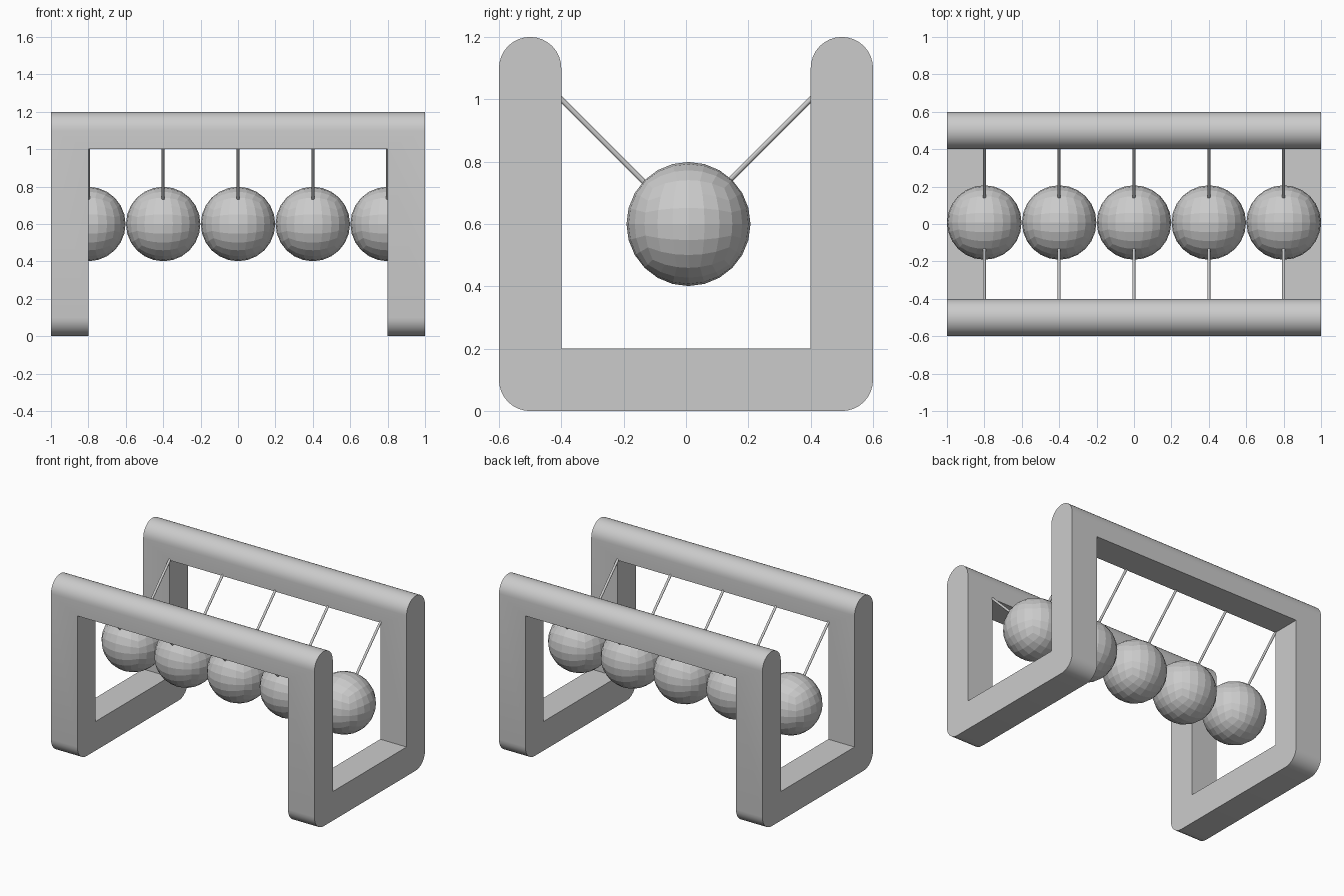
import bpy, bmesh, math
from mathutils import Vector

if "Cube" in bpy.data.objects:
    bpy.data.objects.remove(bpy.data.objects["Cube"])

grey = bpy.data.materials.new("light grey")
grey.diffuse_color = (0.6, 0.6, 0.6, 1)
grey.use_nodes = True
grey.node_tree.nodes["Principled BSDF"].inputs["Base Color"].default_value = grey.diffuse_color


def finish(bm, name):
    bmesh.ops.recalc_face_normals(bm, faces=bm.faces)
    me = bpy.data.meshes.new(name)
    bm.to_mesh(me)
    bm.free()
    me.materials.append(grey)
    ob = bpy.data.objects.new(name, me)
    bpy.context.collection.objects.link(ob)
    return ob


def arc(cy, cz, a0, a1, n):
    return [(cy + 0.1 * math.cos(math.radians(a0 + (a1 - a0) * i / n)),
             cz + 0.1 * math.sin(math.radians(a0 + (a1 - a0) * i / n)))
            for i in range(n + 1)]


# Frame: U profile with rounded tips and lower corners, swept along x
half = [(0.4, 0.2)] + arc(0.5, 1.1, 180, 0, 16) + arc(0.5, 0.1, 0, -90, 8)
profile = half + [(-y, z) for y, z in reversed(half)]
bm = bmesh.new()
face = bm.faces.new([bm.verts.new((-1, y, z)) for y, z in profile])
ext = bmesh.ops.extrude_face_region(bm, geom=[face])
bmesh.ops.translate(bm, vec=(2, 0, 0),
                    verts=[g for g in ext["geom"] if isinstance(g, bmesh.types.BMVert)])
frame = finish(bm, "frame")

# Opening between the two end legs, below the rails
bm = bmesh.new()
bmesh.ops.create_cube(bm, size=1)
bmesh.ops.scale(bm, vec=(1.6, 2, 1.2), verts=bm.verts)
bmesh.ops.translate(bm, vec=(0, 0, 0.4), verts=bm.verts)
cutter = finish(bm, "opening_cutter")
cutter.hide_render = True
mod = frame.modifiers.new("opening", 'BOOLEAN')
mod.operation = 'DIFFERENCE'
mod.solver = 'EXACT'
mod.object = cutter
bpy.context.view_layer.objects.active = frame
frame.select_set(True)
bpy.ops.object.modifier_apply(modifier=mod.name)
bpy.data.objects.remove(cutter)
bpy.ops.object.shade_smooth_by_angle(angle=math.radians(30))


# Faceted ball made from a rounded, subdivided cube
def ball(name, centre, radius):
    bm = bmesh.new()
    bmesh.ops.create_cube(bm, size=2)
    bmesh.ops.subdivide_edges(bm, edges=bm.edges[:], cuts=5, use_grid_fill=True)
    for v in bm.verts:
        v.co = Vector([math.tan(c * math.pi / 4) for c in v.co]).normalized() * radius
    bmesh.ops.translate(bm, vec=centre, verts=bm.verts)
    return finish(bm, name)


# Thin string between two points
def string(name, a, b, radius=0.008):
    a, b = Vector(a), Vector(b)
    bm = bmesh.new()
    bmesh.ops.create_cone(bm, cap_ends=True, segments=12, radius1=radius,
                          radius2=radius, depth=(b - a).length)
    rot = (b - a).to_track_quat('Z', 'Y').to_matrix()
    bmesh.ops.rotate(bm, matrix=rot, verts=bm.verts)
    bmesh.ops.translate(bm, vec=(a + b) / 2, verts=bm.verts)
    return finish(bm, name)


# Five balls, each hung from both rails
for i in range(5):
    x = -0.8 + 0.4 * i
    ball(f"ball_{i + 1}", (x, 0.008, 0.6), 0.199)
    for side, s in (("front", -1), ("back", 1)):
        string(f"{side}_string_{i + 1}", (x, s * 0.41, 1.01), (x, s * 0.1, 0.7))
